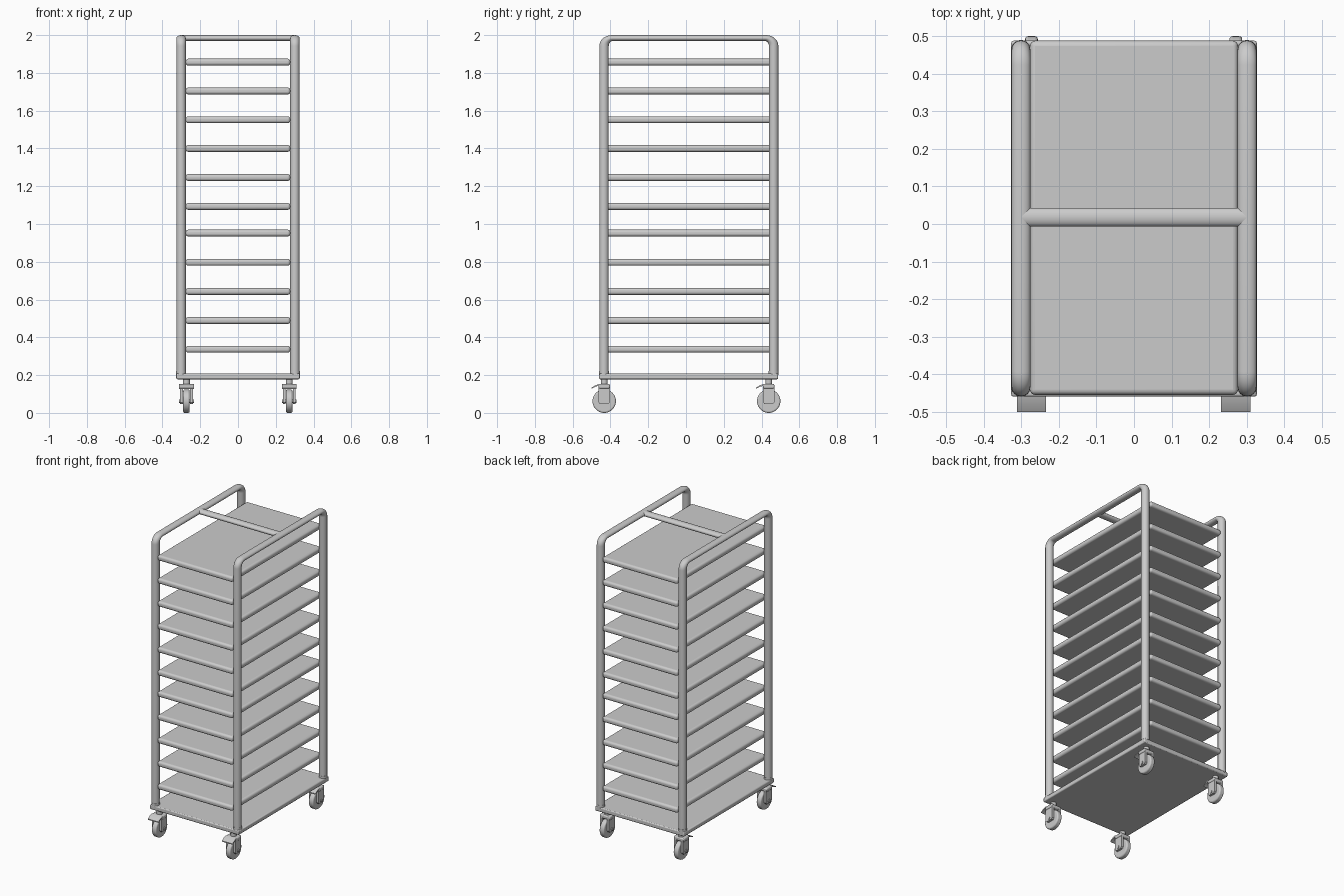
import bpy, math
from mathutils import Vector

if "Cube" in bpy.data.objects:
    bpy.data.objects.remove(bpy.data.objects["Cube"])

FLAT = 0.64          # tubes are slightly squashed in height
YC = 0.015           # centre of the frame in y


def finish(ob, angle=35):
    bpy.ops.object.select_all(action='DESELECT')
    ob.select_set(True)
    bpy.context.view_layer.objects.active = ob
    bpy.ops.object.shade_smooth_by_angle(angle=math.radians(angle))
    return ob


def tube(name, pts, r=0.025):
    cu = bpy.data.curves.new(name, 'CURVE')
    cu.dimensions = '3D'
    cu.bevel_depth = r
    cu.bevel_resolution = 6
    cu.use_fill_caps = True
    sp = cu.splines.new('POLY')
    sp.points.add(len(pts) - 1)
    for p, (x, y, z) in zip(sp.points, pts):
        p.co = (x, y, z / FLAT, 1)
    ob = bpy.data.objects.new(name, cu)
    bpy.context.collection.objects.link(ob)
    ob.scale.z = FLAT
    bpy.ops.object.select_all(action='DESELECT')
    ob.select_set(True)
    bpy.context.view_layer.objects.active = ob
    bpy.ops.object.convert(target='MESH')
    return finish(bpy.context.object)


def box(name, lo, hi, bevel=0.0, seg=2):
    lo, hi = Vector(lo), Vector(hi)
    bpy.ops.mesh.primitive_cube_add(size=1, location=(lo + hi) / 2)
    ob = bpy.context.object
    ob.name = name
    ob.scale = hi - lo
    bpy.ops.object.transform_apply(location=False, rotation=False, scale=True)
    if bevel:
        m = ob.modifiers.new('bevel', 'BEVEL')
        m.width, m.segments = bevel, seg
    return finish(ob)


def cyl(name, loc, r, depth, axis='Z', verts=32, bevel=0.0):
    rot = (0, math.pi / 2, 0) if axis == 'X' else (0, 0, 0)
    bpy.ops.mesh.primitive_cylinder_add(vertices=verts, radius=r, depth=depth,
                                        location=loc, rotation=rot)
    ob = bpy.context.object
    ob.name = name
    if bevel:
        m = ob.modifiers.new('bevel', 'BEVEL')
        m.width, m.segments = bevel, 3
        m.limit_method = 'ANGLE'
    return finish(ob)


def extrude_x(name, profile, x0, x1):
    # y-z outline extruded along x
    n = len(profile)
    verts = [(x, y, z) for x in (x0, x1) for y, z in profile]
    faces = [tuple(range(n))[::-1], tuple(range(n, 2 * n))]
    faces += [(i, (i + 1) % n, n + (i + 1) % n, n + i) for i in range(n)]
    me = bpy.data.meshes.new(name)
    me.from_pydata(verts, [], faces)
    ob = bpy.data.objects.new(name, me)
    bpy.context.collection.objects.link(ob)
    bpy.context.view_layer.objects.active = ob
    ob.select_set(True)
    bpy.ops.object.mode_set(mode='EDIT')
    bpy.ops.mesh.select_all(action='SELECT')
    bpy.ops.mesh.normals_make_consistent(inside=False)
    bpy.ops.object.mode_set(mode='OBJECT')
    return finish(ob)


# side frames: upside-down U tubes
TOP = 1.984
HALF = 0.449
R = 0.042
arc = [(HALF - R + R * math.cos(a), TOP - R + R * math.sin(a))
       for a in [math.radians(90 * i / 8) for i in range(9)]]
side = [(HALF, 0.2)] + arc
side += [(-y, z) for y, z in reversed(side)]
for s, label in ((-1, 'left'), (1, 'right')):
    tube(label + '_side_frame', [(s * 0.301, YC + y, z) for y, z in side])
    for y in (-HALF, HALF):
        cyl(label + '_leg_collar', (s * 0.301, YC + y, 0.213), 0.026, 0.018)

# top handle bar between the side frames
tube('top_crossbar', [(-0.3, 0.018, TOP), (0.3, 0.018, TOP)])

# trays with rolled edges
for z in (1.857, 1.704, 1.552, 1.40, 1.246, 1.093, 0.952, 0.797, 0.643, 0.489, 0.337):
    box('tray', (-0.277, -0.455, z - 0.018), (0.277, 0.488, z + 0.018), 0.014, 4)

# base plate
box('base_plate', (-0.327, -0.46, 0.178), (0.327, 0.488, 0.208), 0.006, 2)


# swivel casters, all pointing the same way
def caster(x, y):
    cyl('caster_wheel', (x, y, 0.062), 0.062, 0.034, 'X', 40, 0.008)
    cyl('caster_axle', (x, y, 0.062), 0.010, 0.078, 'X', 16)
    cyl('caster_stem', (x, y, 0.164), 0.018, 0.034)
    box('caster_fork_top', (x - 0.038, y - 0.03, 0.129), (x + 0.038, y + 0.03, 0.153), 0.006)
    cheek = [(y - 0.03, 0.14), (y - 0.03, 0.056), (y - 0.022, 0.046),
             (y + 0.022, 0.046), (y + 0.03, 0.056), (y + 0.03, 0.14)]
    for s in (-1, 1):
        a, b = sorted((x + s * 0.019, x + s * 0.034))
        extrude_x('caster_fork_cheek', cheek, a, b)
    # brake pedal
    pedal = [(y - 0.025, 0.153), (y - 0.045, 0.147), (y - 0.068, 0.133),
             (y - 0.068, 0.127), (y - 0.045, 0.139), (y - 0.025, 0.144)]
    extrude_x('caster_brake_pedal', pedal, x - 0.039, x + 0.039)


for x in (-0.273, 0.271):
    for y in (-0.433, 0.438):
        caster(x, y)
